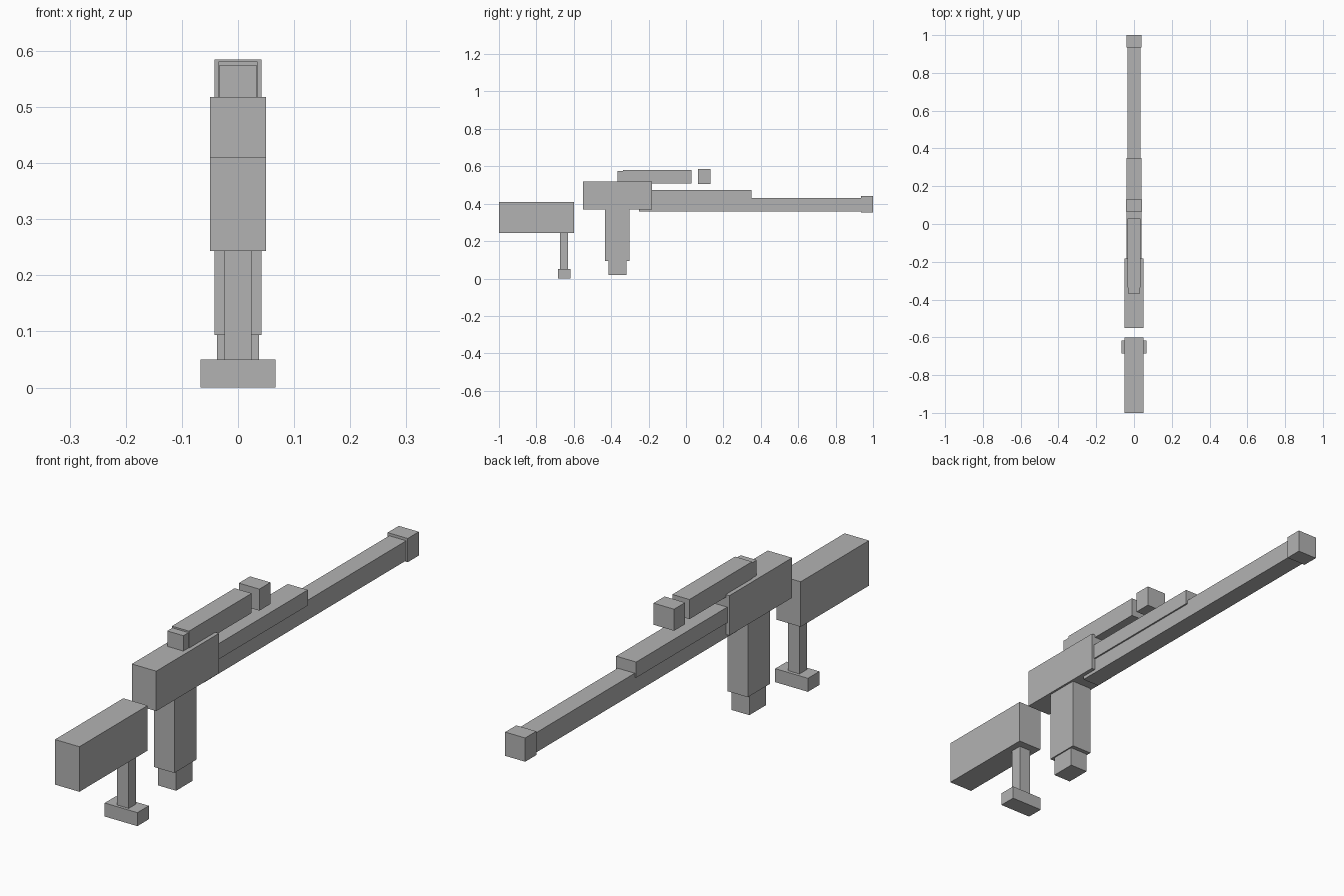
import bpy

if "Cube" in bpy.data.objects:
    bpy.data.objects.remove(bpy.data.objects["Cube"])

grey = bpy.data.materials.new("plain grey")
grey.diffuse_color = (0.45, 0.45, 0.45, 1)
grey.use_nodes = True
grey.node_tree.nodes["Principled BSDF"].inputs["Base Color"].default_value = grey.diffuse_color


def box(name, half_width, y0, y1, z0, z1):
    """Block centred on x = 0, spanning y0..y1 and z0..z1."""
    bpy.ops.mesh.primitive_cube_add(size=1, location=(0, (y0 + y1) / 2, (z0 + z1) / 2))
    ob = bpy.context.object
    ob.name = name
    ob.scale = (2 * half_width, y1 - y0, z1 - z0)
    bpy.ops.object.transform_apply(location=False, rotation=False, scale=True)
    ob.data.materials.append(grey)
    return ob


# Rear stock with its support leg
box("stock", 0.05, -1.0, -0.6, 0.243, 0.41)
box("support_leg", 0.024, -0.674, -0.63, 0.045, 0.25)
box("support_foot", 0.067, -0.685, -0.618, 0.0, 0.05)

# Receiver with the magazine below
box("receiver", 0.05, -0.55, -0.183, 0.37, 0.518)
box("magazine", 0.042, -0.433, -0.302, 0.094, 0.38)
box("magazine_base", 0.037, -0.415, -0.318, 0.02, 0.1)

# Barrel assembly
box("barrel", 0.035, -0.25, 0.95, 0.357, 0.43)
box("muzzle", 0.041, 0.935, 1.0, 0.352, 0.44)
box("handguard", 0.041, -0.2, 0.35, 0.415, 0.473)

# Sight on top
box("sight_tube", 0.035, -0.337, 0.03, 0.508, 0.581)
box("sight_eyepiece", 0.033, -0.367, -0.33, 0.512, 0.575)
box("sight_front", 0.042, 0.065, 0.13, 0.505, 0.585)
